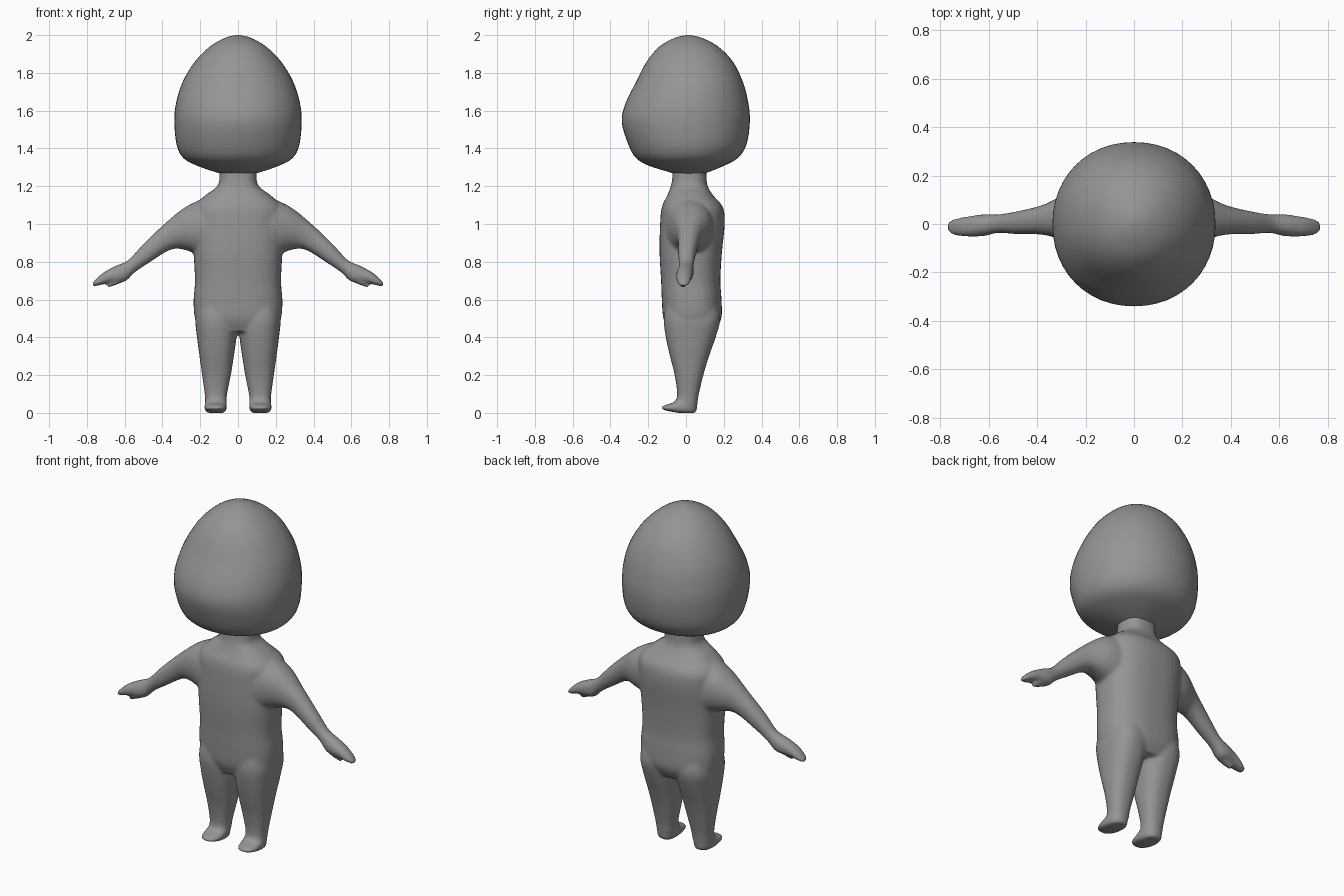
import bpy, bmesh, math
from mathutils import Vector

if "Cube" in bpy.data.objects:
    bpy.data.objects.remove(bpy.data.objects["Cube"])

grey = bpy.data.materials.new("plain grey")
grey.diffuse_color = (0.3, 0.3, 0.3, 1)
grey.use_nodes = True
grey.node_tree.nodes["Principled BSDF"].inputs["Base Color"].default_value = grey.diffuse_color


def spline(rows, steps):
    """Catmull-Rom interpolation through rows of numbers."""
    out = []
    for i in range(len(rows) - 1):
        a, b, c, d = rows[max(i - 1, 0)], rows[i], rows[i + 1], rows[min(i + 2, len(rows) - 1)]
        for s in range(steps):
            t = s / steps
            out.append([0.5 * (2 * q + (r - p) * t + (2 * p - 5 * q + 4 * r - w) * t * t
                               + (3 * q - p - 3 * r + w) * t ** 3)
                        for p, q, r, w in zip(a, b, c, d)])
    return out + [rows[-1]]


def loft(bm, sections, power=2.0, n=40):
    """Skin closed rings given as (centre, half axis u, half axis v)."""
    rings = []
    for c, u, v in sections:
        ring = []
        for k in range(n):
            a = 2 * math.pi * k / n
            f = lambda q: math.copysign(abs(q) ** (2 / power), q)
            ring.append(bm.verts.new(c + u * f(math.cos(a)) + v * f(math.sin(a))))
        rings.append(ring)
    faces = [bm.faces.new(rings[0]), bm.faces.new(rings[-1])]
    for r, s in zip(rings, rings[1:]):
        for k in range(n):
            j = (k + 1) % n
            faces.append(bm.faces.new((r[k], r[j], s[j], s[k])))
    bmesh.ops.recalc_face_normals(bm, faces=faces)


def stack(rows, steps=4):
    """Level rings from rows of z, x low, x high, y front, y back."""
    return [(Vector(((a + b) / 2, (f + k) / 2, z)), Vector(((b - a) / 2, 0, 0)),
             Vector((0, (k - f) / 2, 0))) for z, a, b, f, k in spline(rows, steps)]


def limb(rows, side, steps=4):
    """Tilted rings from rows of top x, top z, bottom x, bottom z, y front, y back."""
    out = []
    for tx, tz, bx, bz, f, k in spline(rows, steps):
        top, bot = Vector((side * tx, 0, tz)), Vector((side * bx, 0, bz))
        out.append(((top + bot) / 2 + Vector((0, (f + k) / 2, 0)), (top - bot) / 2,
                    Vector((0, (k - f) / 2, 0))))
    return out


def finish(name, bm):
    mesh = bpy.data.meshes.new(name)
    bm.to_mesh(mesh)
    bm.free()
    mesh.materials.append(grey)
    ob = bpy.data.objects.new(name, mesh)
    bpy.context.collection.objects.link(ob)
    for p in mesh.polygons:
        p.use_smooth = True
    return ob


# Head: round from above, with the face bulging low at the front
bm = bmesh.new()
head_rows = [(1.262, .07, -.05, .08), (1.275, .12, -.09, .12), (1.31, .22, -.20, .205),
             (1.35, .29, -.265, .275), (1.42, .325, -.305, .32), (1.54, .337, -.34, .338),
             (1.64, .328, -.32, .33), (1.75, .294, -.265, .302), (1.86, .228, -.208, .248),
             (1.94, .148, -.14, .17), (1.985, .07, -.06, .085), (2.0, .012, 0, .025)]
loft(bm, stack([(z, -w, w, f, b) for z, w, f, b in head_rows]), 2.1, 48)
finish("head", bm)

# Torso and neck
bm = bmesh.new()
torso_rows = [(.43, .19, -.09, .15), (.50, .228, -.12, .187), (.60, .235, -.128, .188),
              (.70, .228, -.132, .182), (.85, .235, -.14, .19), (1.0, .24, -.137, .205),
              (1.09, .235, -.128, .195), (1.15, .175, -.10, .145), (1.20, .11, -.08, .115),
              (1.25, .098, -.072, .108), (1.30, .098, -.07, .108)]
loft(bm, stack([(z, -w, w, f, b) for z, w, f, b in torso_rows]), 2.5)

leg_rows = [(.60, .02, .21, -.10, .16), (.50, .0, .226, -.118, .182), (.40, .008, .217, -.107, .157),
            (.30, .022, .204, -.085, .122), (.20, .038, .19, -.06, .092), (.10, .058, .176, -.047, .068),
            (.06, .06, .174, -.06, .062), (.04, .06, .177, -.115, .06), (.025, .06, .178, -.133, .058),
            (.012, .064, .174, -.105, .056), (.0, .075, .162, -.04, .048)]
arm_rows = [(.14, 1.15, .18, .82, -.11, .15), (.27, 1.095, .27, .86, -.075, .13),
            (.39, 1.0, .355, .865, -.045, .08), (.50, .895, .47, .795, -.042, .052),
            (.58, .81, .545, .745, -.037, .04), (.645, .78, .60, .695, -.05, .04),
            (.71, .745, .675, .69, -.052, .03), (.755, .705, .735, .675, -.045, .02),
            (.775, .68, .765, .67, -.03, .005)]
thumb_rows = [(.63, .74, .59, .70, -.04, .02), (.665, .70, .64, .68, -.04, .01),
              (.695, .672, .685, .663, -.03, .0)]
for side in (-1, 1):
    loft(bm, stack([(z, side * a, side * b, f, k) for z, a, b, f, k in leg_rows]), 2.4)
    loft(bm, limb(arm_rows, side), 2.2)
    loft(bm, limb(thumb_rows, side), 2.0)
body = finish("body", bm)

# Blend the body parts into one smooth skin
remesh = body.modifiers.new("skin", "REMESH")
remesh.mode = "VOXEL"
remesh.voxel_size = 0.009
remesh.use_smooth_shade = True
blend = body.modifiers.new("blend", "SMOOTH")
blend.factor = 0.5
blend.iterations = 6
